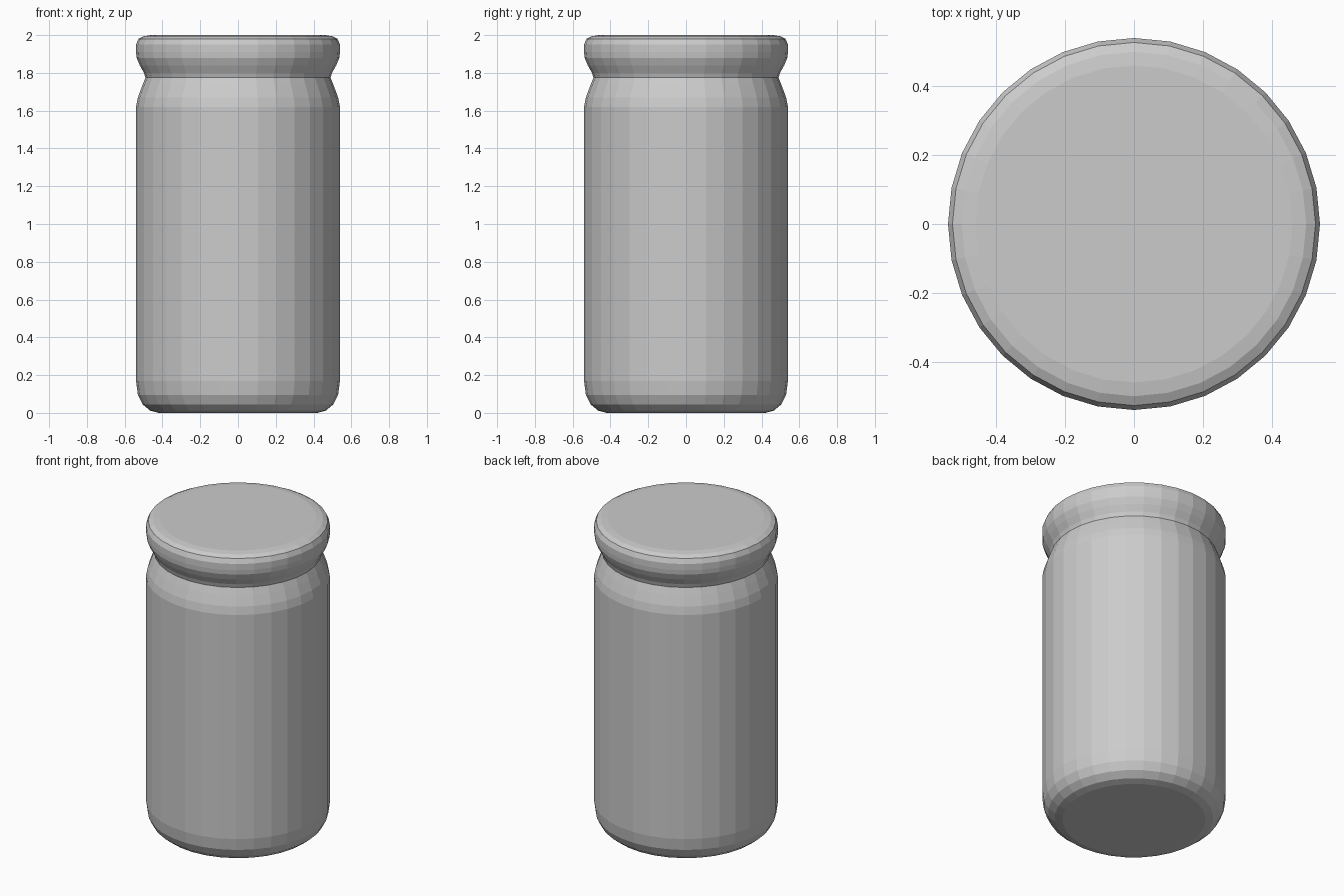
import bpy
import bmesh
from math import cos, sin, tau

SIDES = 32

default_cube = bpy.data.objects.get("Cube")
if default_cube:
    bpy.data.objects.remove(default_cube)


def lathe(name, profile, cap_first=False, cap_last=False):
    """Spin a (radius, height) profile around z, with optional flat end caps."""
    bm = bmesh.new()
    rings = []
    for radius, height in profile:
        rings.append([bm.verts.new((radius * cos(tau * i / SIDES),
                                    radius * sin(tau * i / SIDES), height))
                      for i in range(SIDES)])
    for low, high in zip(rings, rings[1:]):
        for i in range(SIDES):
            j = (i + 1) % SIDES
            bm.faces.new((low[i], low[j], high[j], high[i]))
    if cap_first:
        bm.faces.new(rings[0][::-1])
    if cap_last:
        bm.faces.new(rings[-1])
    mesh = bpy.data.meshes.new(name)
    bm.to_mesh(mesh)
    bm.free()
    obj = bpy.data.objects.new(name, mesh)
    bpy.context.collection.objects.link(obj)
    return obj


NECK = (0.49, 1.775)

# Jar body: rounded base, straight wall, shoulder drawn in to the neck
lathe("jar_body", [
    (0.42, 0.0), (0.465, 0.012), (0.505, 0.045), (0.53, 0.095),
    (0.54, 0.17), (0.54, 1.62), (0.53, 1.67), (0.508, 1.73), NECK,
], cap_first=True)

# Lid: flares out from the neck to a rounded rim with a flat top
lathe("lid", [
    NECK, (0.498, 1.8), (0.52, 1.84), (0.537, 1.88), (0.54, 1.91),
    (0.54, 1.95), (0.527, 1.98), (0.5, 1.994), (0.46, 2.0),
], cap_last=True)
